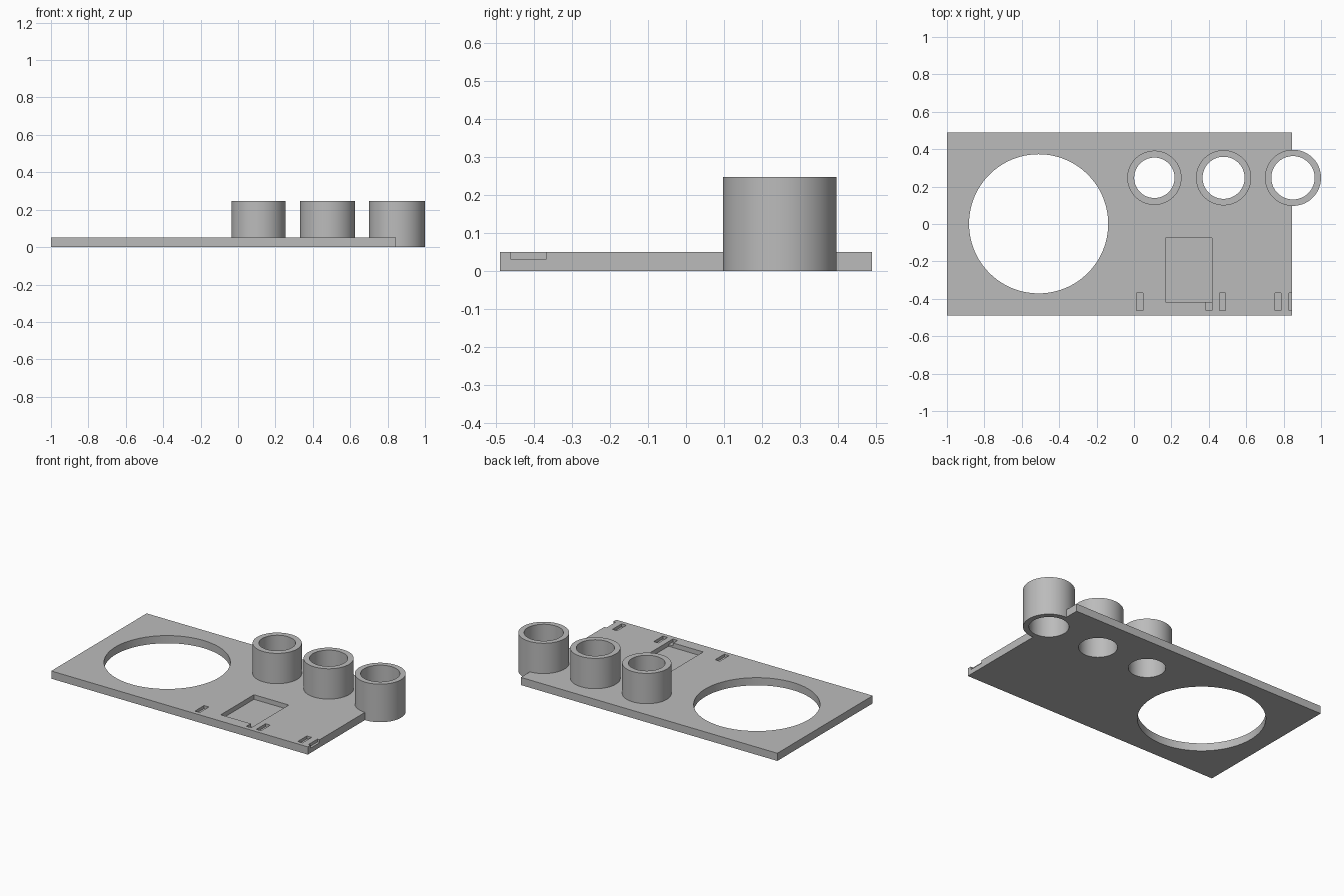
import bpy, bmesh

if "Cube" in bpy.data.objects:
    bpy.data.objects.remove(bpy.data.objects["Cube"])

grey = bpy.data.materials.new("plain grey")
grey.diffuse_color = (0.5, 0.5, 0.5, 1)
grey.use_nodes = True
grey.node_tree.nodes["Principled BSDF"].inputs["Base Color"].default_value = grey.diffuse_color


def finish(name, bm):
    mesh = bpy.data.meshes.new(name)
    bm.to_mesh(mesh)
    bm.free()
    ob = bpy.data.objects.new(name, mesh)
    bpy.context.collection.objects.link(ob)
    mesh.materials.append(grey)
    return ob


def box(name, x0, x1, y0, y1, z0, z1):
    bm = bmesh.new()
    bmesh.ops.create_cube(bm, size=1)
    for v in bm.verts:
        v.co = (x1 if v.co.x > 0 else x0, y1 if v.co.y > 0 else y0, z1 if v.co.z > 0 else z0)
    return finish(name, bm)


def cylinder(name, x, y, r, z0, z1, sides=96):
    bm = bmesh.new()
    bmesh.ops.create_cone(bm, cap_ends=True, segments=sides, radius1=r, radius2=r, depth=z1 - z0)
    bmesh.ops.translate(bm, verts=bm.verts, vec=(x, y, (z0 + z1) / 2))
    return finish(name, bm)


def combine(target, other, operation):
    mod = target.modifiers.new(operation.lower(), 'BOOLEAN')
    mod.operation = operation
    mod.solver = 'EXACT'
    mod.object = other
    bpy.context.view_layer.objects.active = target
    bpy.ops.object.modifier_apply(modifier=mod.name)
    bpy.data.objects.remove(other)


# Base plate
T = 0.05
plate = box("base_plate", -1, 0.845, -0.49, 0.49, 0, T)

# Tubes standing in the plate: x, outer radius, bore radius
tubes = [(0.109, 0.145, 0.108), (0.479, 0.1475, 0.1125), (0.85, 0.15, 0.116)]
for x, outer, bore in tubes:
    combine(plate, cylinder("tube", x, 0.247, outer, 0, 0.247), 'UNION')
for x, outer, bore in tubes:
    combine(plate, cylinder("bore", x, 0.247, bore, -0.1, 0.4), 'DIFFERENCE')

# Large round opening
combine(plate, cylinder("opening", -0.51, 0.001, 0.372, -0.1, 0.2, 128), 'DIFFERENCE')

# Shallow slots along the front, the last one open at the plate end
for x0, x1 in [(0.014, 0.048), (0.384, 0.418), (0.456, 0.49), (0.753, 0.787), (0.829, 0.863)]:
    combine(plate, box("slot", x0, x1, -0.462, -0.368, 0.031, 0.1), 'DIFFERENCE')

# Deeper rectangular pocket
combine(plate, box("pocket", 0.168, 0.418, -0.417, -0.076, 0.02, 0.1), 'DIFFERENCE')

# Smooth round walls, sharp rims
bpy.ops.object.select_all(action='DESELECT')
plate.select_set(True)
bpy.context.view_layer.objects.active = plate
bpy.ops.object.shade_smooth_by_angle(angle=0.52)
